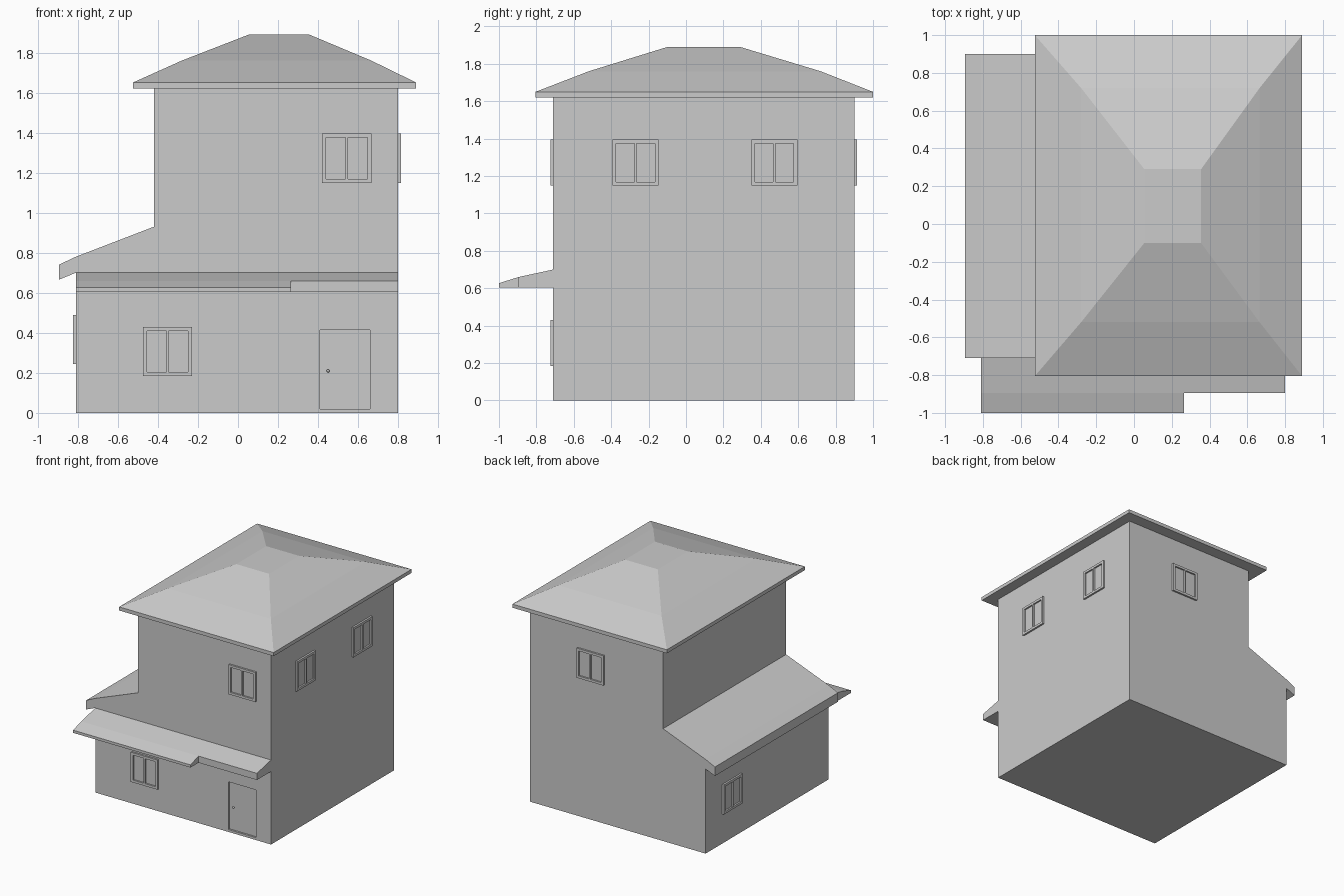
import bpy, bmesh
from math import pi
from mathutils import Matrix, Vector

if "Cube" in bpy.data.objects:
    bpy.data.objects.remove(bpy.data.objects["Cube"])


def make(name, bm, matrix=None):
    bmesh.ops.recalc_face_normals(bm, faces=bm.faces)
    me = bpy.data.meshes.new(name)
    bm.to_mesh(me)
    bm.free()
    ob = bpy.data.objects.new(name, me)
    bpy.context.collection.objects.link(ob)
    if matrix:
        ob.matrix_world = matrix
    return ob


def add_box(bm, lo, hi):
    lo, hi = Vector(lo), Vector(hi)
    m = Matrix.Translation((lo + hi) / 2) @ Matrix.Diagonal((*(hi - lo), 1))
    bmesh.ops.create_cube(bm, size=1, matrix=m)


def prism(name, points, direction):
    bm = bmesh.new()
    face = bm.faces.new([bm.verts.new(p) for p in points])
    ext = bmesh.ops.extrude_face_region(bm, geom=[face])
    verts = [g for g in ext["geom"] if isinstance(g, bmesh.types.BMVert)]
    bmesh.ops.translate(bm, verts=verts, vec=direction)
    if face.is_valid and all(len(e.link_faces) > 2 for e in face.edges):
        bm.faces.remove(face)
    if not any(f.is_valid and all(v not in verts for v in f.verts) for f in bm.faces):
        bm.verts.ensure_lookup_table()
        bm.faces.new([v for v in bm.verts if v not in verts])
    return make(name, bm)


# House body with the lean-to roof, as one front outline run through to the back
outline = [(-0.81, 0), (0.80, 0), (0.80, 1.63), (-0.42, 1.63), (-0.42, 0.93),
           (-0.81, 0.78), (-0.895, 0.74), (-0.895, 0.665), (-0.81, 0.70)]
body = prism("house_body", [(x, -0.71, z) for x, z in outline], (0, 1.61, 0))

# Shallow door recess
bm = bmesh.new()
add_box(bm, (0.41, -0.8, 0.02), (0.66, -0.695, 0.415))
cutter = make("door_cutter", bm)
cutter.hide_render = True
cutter.hide_viewport = True
cut = body.modifiers.new("door_recess", "BOOLEAN")
cut.operation = "DIFFERENCE"
cut.solver = "EXACT"
cut.object = cutter

# Door knob
bm = bmesh.new()
bmesh.ops.create_uvsphere(bm, u_segments=10, v_segments=6, radius=0.008)
make("door_knob", bm, Matrix.Translation((0.45, -0.703, 0.21)))

# Hip roof: stacked rectangular rings
rings = [(-0.525, 0.89, -0.805, 1.0, 1.62), (-0.525, 0.89, -0.805, 1.0, 1.65),
         (-0.28, 0.665, -0.52, 0.72, 1.76), (0.055, 0.355, -0.10, 0.29, 1.89)]
bm = bmesh.new()
loops = [[bm.verts.new((x, y, z)) for x, y in ((x0, y0), (x1, y0), (x1, y1), (x0, y1))]
         for x0, x1, y0, y1, z in rings]
for a, b in zip(loops, loops[1:]):
    for i in range(4):
        j = (i + 1) % 4
        bm.faces.new((a[i], a[j], b[j], b[i]))
bm.faces.new(loops[0])
bm.faces.new(loops[-1])
make("main_roof", bm)

# Front canopy: long inner strip and the deeper left part
inner = [(-0.71, 0.605), (-0.71, 0.70), (-0.895, 0.66), (-0.895, 0.605)]
outer = [(-0.895, 0.605), (-0.895, 0.66), (-1.0, 0.627), (-1.0, 0.605)]
prism("canopy", [(-0.81, y, z) for y, z in inner], (1.61, 0, 0))
prism("canopy_extension", [(-0.81, y, z) for y, z in outer], (1.075, 0, 0))


def window(name, x, y, z, turn):
    # Square frame with a centre bar and a pane set back, facing -y before turning
    h, f, d = 0.123, 0.02, 0.015
    bm = bmesh.new()
    for s in (-1, 1):
        a, b = sorted((s * h, s * (h - f)))
        add_box(bm, (a, -d, -h), (b, 0.005, h))
        add_box(bm, (-h + f, -d, a), (h - f, 0.005, b))
    add_box(bm, (-0.006, -d, -h + f), (0.006, 0.005, h - f))
    add_box(bm, (-h + f, -0.002, -h + f), (h - f, 0.005, h - f))
    make(name, bm, Matrix.Translation((x, y, z)) @ Matrix.Rotation(turn, 4, "Z"))


# Windows on all four walls
for name, x, y, z, turn in (
        ("front_upper_window", 0.543, -0.71, 1.272, 0),
        ("front_lower_window", -0.352, -0.71, 0.307, 0),
        ("right_front_window", 0.80, -0.27, 1.272, pi / 2),
        ("right_back_window", 0.80, 0.472, 1.272, pi / 2),
        ("back_window", 0.24, 0.90, 1.272, pi),
        ("left_window", -0.81, 0.56, 0.367, -pi / 2)):
    window(name, x, y, z, turn)
